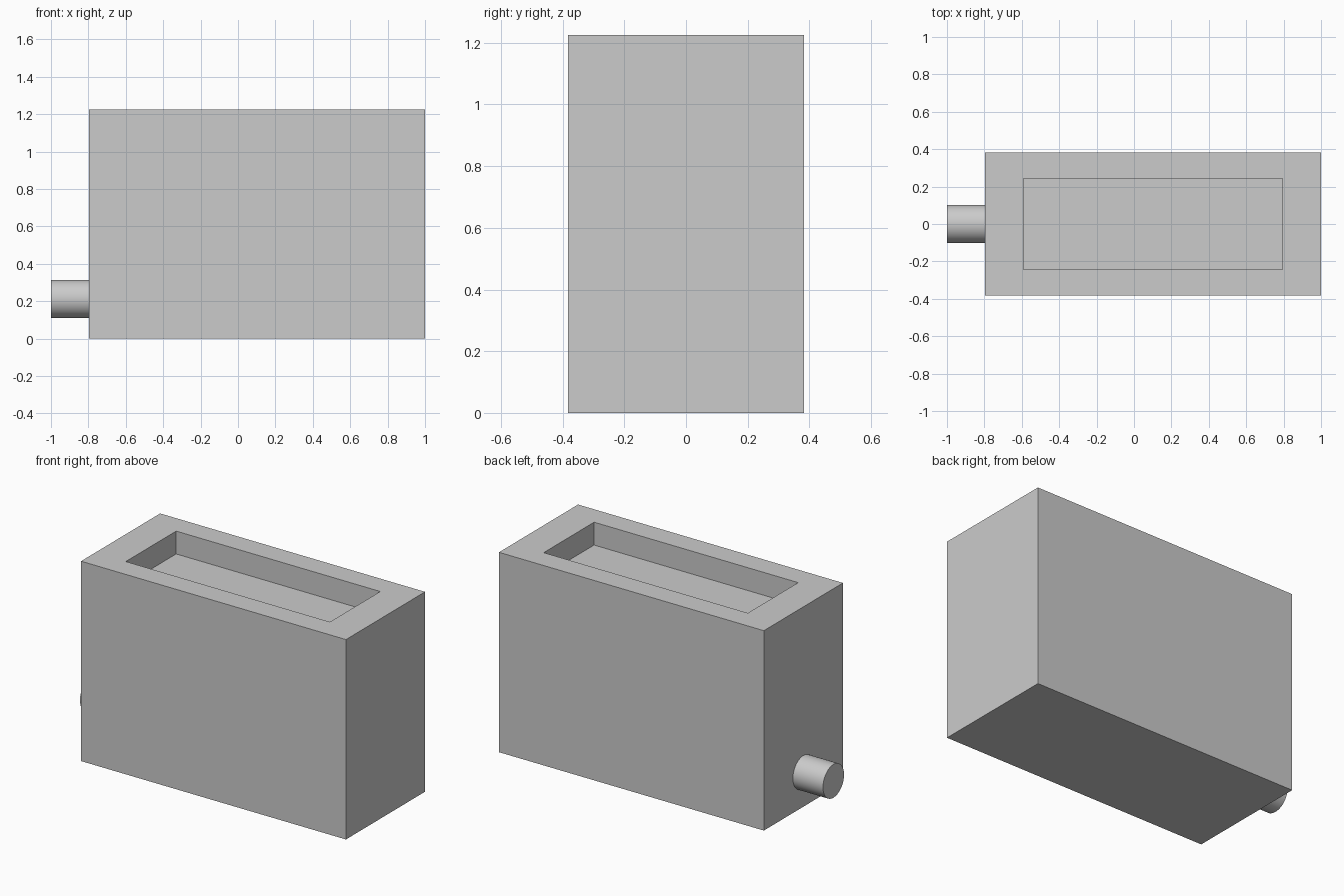
import bpy, bmesh, math
from mathutils import Vector

cube = bpy.data.objects.get("Cube")
if cube:
    bpy.data.objects.remove(cube, do_unlink=True)

grey = bpy.data.materials.new("light_grey")
grey.use_nodes = True
colour = (0.6, 0.6, 0.6, 1)
grey.diffuse_color = colour
grey.node_tree.nodes["Principled BSDF"].inputs["Base Color"].default_value = colour

LEFT, RIGHT, HALF_DEPTH, HEIGHT = -0.796, 1.0, 0.383, 1.225
RIM_X, SLOT_HALF, SLOT_DEPTH = 0.206, 0.244, 0.14

# Body: a block whose top is inset and sunk to form the slot
bm = bmesh.new()
bmesh.ops.create_cube(bm, size=1)
centre_x = (LEFT + RIGHT) / 2
bmesh.ops.scale(bm, vec=(RIGHT - LEFT, 2 * HALF_DEPTH, HEIGHT), verts=bm.verts)
bmesh.ops.translate(bm, vec=(centre_x, 0, HEIGHT / 2), verts=bm.verts)
top = max(bm.faces, key=lambda f: f.calc_center_median().z)
bmesh.ops.inset_region(bm, faces=[top], thickness=0.1)
for v in top.verts:
    v.co.x = LEFT + RIM_X if v.co.x < centre_x else RIGHT - RIM_X
    v.co.y = math.copysign(SLOT_HALF, v.co.y)
floor = bmesh.ops.extrude_discrete_faces(bm, faces=[top])["faces"][0]
bmesh.ops.translate(bm, vec=Vector((0, 0, -SLOT_DEPTH)), verts=floor.verts)
bmesh.ops.recalc_face_normals(bm, faces=bm.faces)
mesh = bpy.data.meshes.new("body")
bm.to_mesh(mesh)
bm.free()
mesh.materials.append(grey)
body = bpy.data.objects.new("body", mesh)
bpy.context.collection.objects.link(body)

# Round peg low on the right-hand end
bpy.ops.mesh.primitive_cylinder_add(
    vertices=64, radius=0.102, depth=LEFT + 1,
    location=((LEFT - 1) / 2, 0, 0.212), rotation=(0, math.pi / 2, 0))
peg = bpy.context.object
peg.name = "side_peg"
peg.data.materials.append(grey)
bpy.ops.object.shade_smooth_by_angle()
